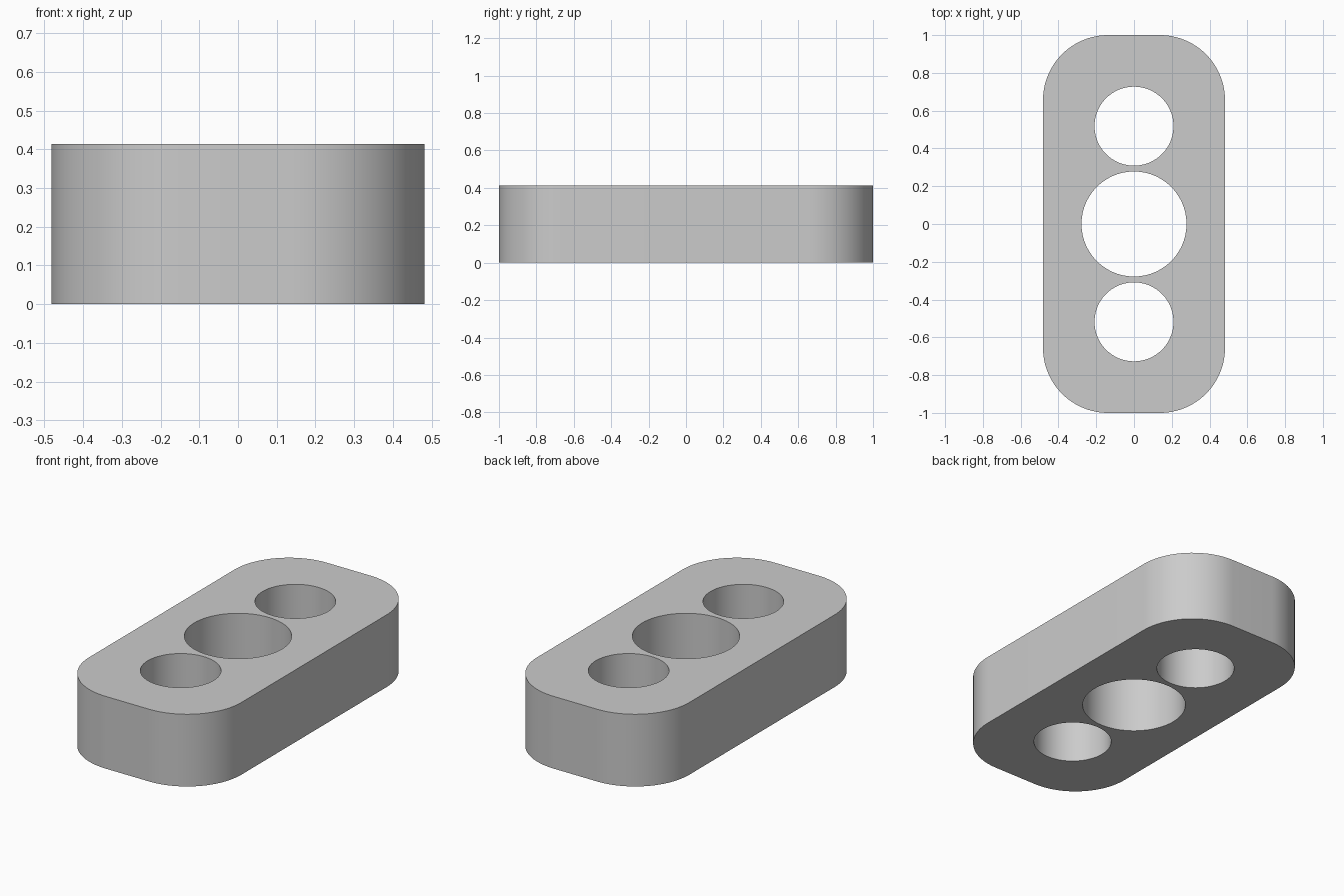
import bpy, bmesh
from math import sin, cos, pi, radians
from mathutils import Vector

cube = bpy.data.objects.get("Cube")
if cube:
    bpy.data.objects.remove(cube, do_unlink=True)

HALF_X, HALF_Y, HEIGHT, CORNER = 0.482, 1.0, 0.413, 0.345
HOLES = [(0.518, 0.209), (0, 0.278), (-0.518, 0.209)]  # centre y, radius


def arc(cx, cy, radius, start, sweep, steps):
    return [(cx + radius * cos(start + sweep * i / steps),
             cy + radius * sin(start + sweep * i / steps)) for i in range(steps + 1)]


def add_loop(bm, points):
    verts = [bm.verts.new((x, y, 0)) for x, y in points]
    return [bm.edges.new((v, verts[i - 1])) for i, v in enumerate(verts)]


bm = bmesh.new()

# Rounded rectangular outline
outline = []
for i, (sx, sy) in enumerate([(1, 1), (-1, 1), (-1, -1), (1, -1)]):
    outline += arc(sx * (HALF_X - CORNER), sy * (HALF_Y - CORNER),
                   CORNER, i * pi / 2, pi / 2, 24)
edges = add_loop(bm, outline)

# Three round through holes
for cy, radius in HOLES:
    edges += add_loop(bm, arc(0, cy, radius, 0, 2 * pi, 96)[:-1])

# Fill the flat profile and raise it into a block
bmesh.ops.triangle_fill(bm, use_beauty=True, edges=edges, normal=Vector((0, 0, 1)))
raised = bmesh.ops.extrude_face_region(bm, geom=bm.faces[:], use_keep_orig=True)
bmesh.ops.translate(bm, vec=(0, 0, HEIGHT),
                    verts=[g for g in raised["geom"] if isinstance(g, bmesh.types.BMVert)])
bmesh.ops.recalc_face_normals(bm, faces=bm.faces[:])

mesh = bpy.data.meshes.new("drilled_block")
bm.to_mesh(mesh)
bm.free()
block = bpy.data.objects.new("drilled_block", mesh)
bpy.context.collection.objects.link(block)

# Plain grey finish
grey = bpy.data.materials.new("light_grey")
grey.use_nodes = True
color = (0.6, 0.6, 0.6, 1)
grey.diffuse_color = color
grey.node_tree.nodes["Principled BSDF"].inputs["Base Color"].default_value = color
mesh.materials.append(grey)

# Smooth walls with crisp rims
bpy.ops.object.select_all(action="DESELECT")
block.select_set(True)
bpy.context.view_layer.objects.active = block
bpy.ops.object.shade_smooth_by_angle(angle=radians(30))
